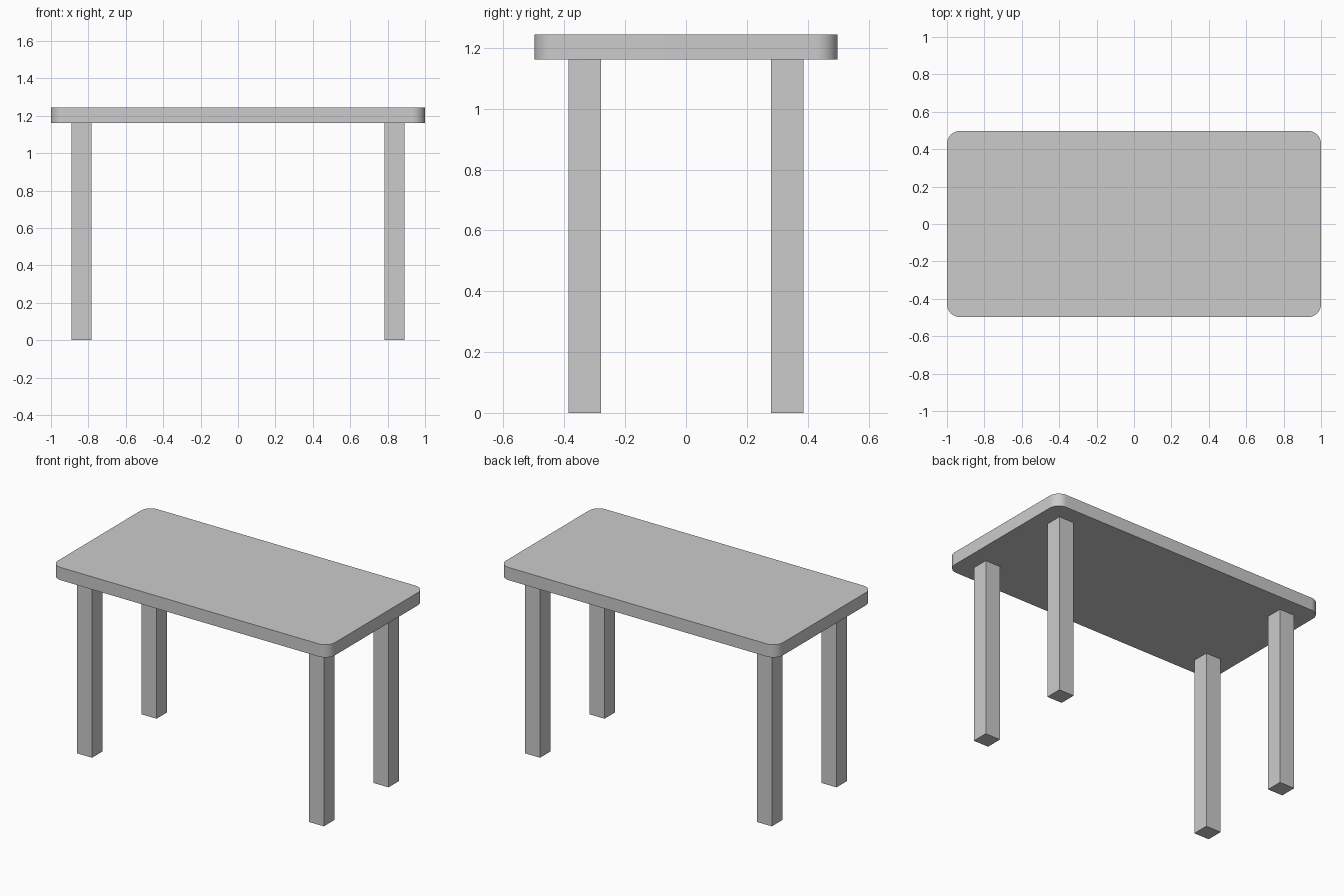
import bpy, bmesh
from math import sin, cos, pi

if "Cube" in bpy.data.objects:
    bpy.data.objects.remove(bpy.data.objects["Cube"])

LEG_TOP, TOP_Z = 1.161, 1.244
HALF_X, HALF_Y, RADIUS, STEPS = 1.0, 0.498, 0.07, 12


def add_object(name, bm):
    bmesh.ops.recalc_face_normals(bm, faces=bm.faces)
    mesh = bpy.data.meshes.new(name)
    bm.to_mesh(mesh)
    bm.free()
    obj = bpy.data.objects.new(name, mesh)
    bpy.context.collection.objects.link(obj)
    return obj


# Tabletop: rounded rectangle outline extruded upward
bm = bmesh.new()
outline = []
for i, (sx, sy) in enumerate([(1, 1), (-1, 1), (-1, -1), (1, -1)]):
    for k in range(STEPS + 1):
        a = (i + k / STEPS) * pi / 2
        outline.append(bm.verts.new((sx * (HALF_X - RADIUS) + RADIUS * cos(a),
                                     sy * (HALF_Y - RADIUS) + RADIUS * sin(a),
                                     LEG_TOP)))
base = bm.faces.new(outline)
ext = bmesh.ops.extrude_face_region(bm, geom=[base], use_keep_orig=True)
bmesh.ops.translate(bm, vec=(0, 0, TOP_Z - LEG_TOP),
                    verts=[v for v in ext["geom"] if isinstance(v, bmesh.types.BMVert)])
tabletop = add_object("tabletop", bm)
bpy.context.view_layer.objects.active = tabletop
tabletop.select_set(True)
bpy.ops.object.shade_smooth_by_angle(angle=pi / 6)


# Four square legs
def add_leg(name, x, y, width=0.108):
    bm = bmesh.new()
    bmesh.ops.create_cube(bm, size=1)
    bmesh.ops.scale(bm, vec=(width, width, LEG_TOP), verts=bm.verts)
    leg = add_object(name, bm)
    leg.location = (x, y, LEG_TOP / 2)


for side, x in (("left", -0.837), ("right", 0.837)):
    for end, y in (("front", -0.333), ("back", 0.333)):
        add_leg(f"{end}_{side}_leg", x, y)
